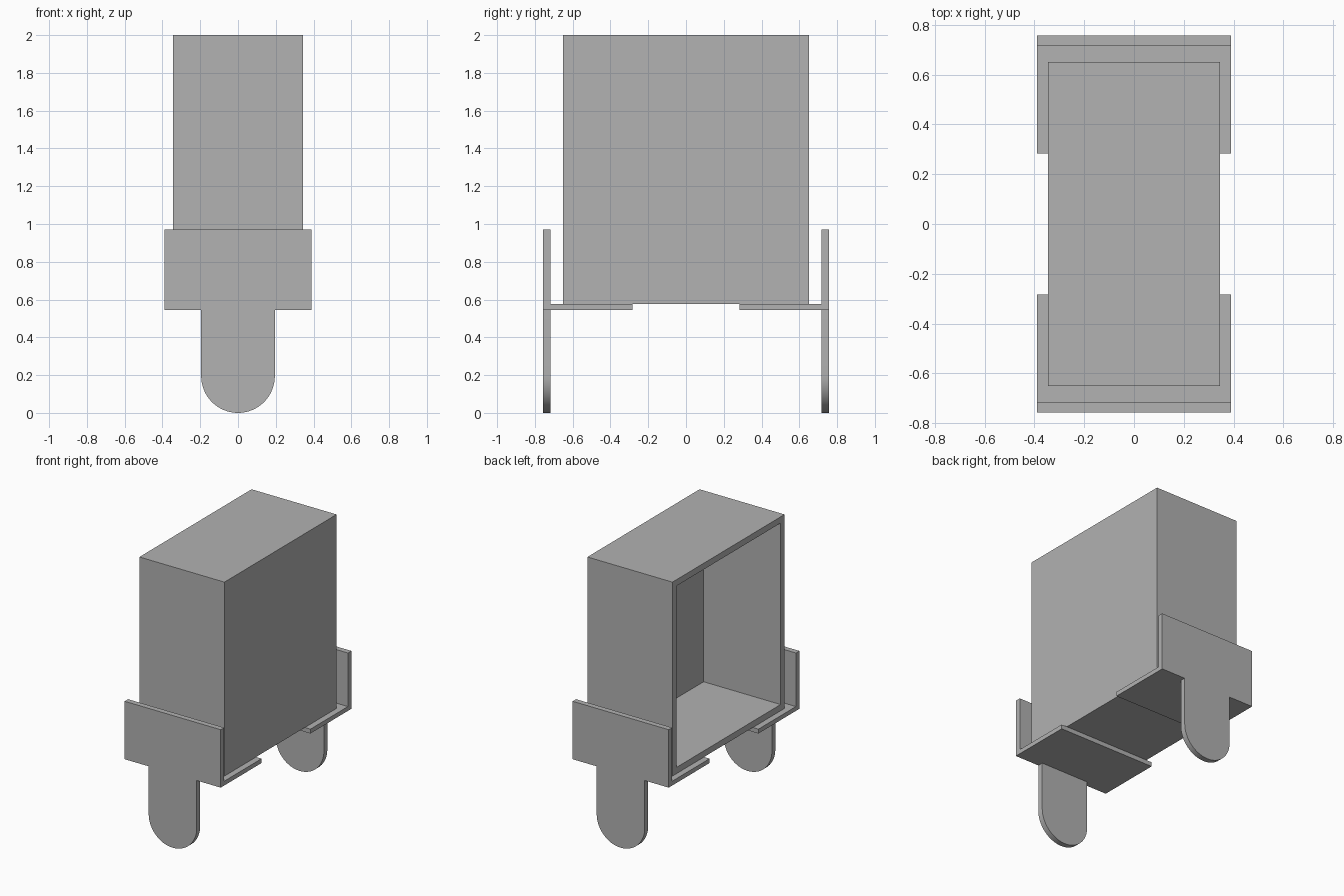
import bpy
import bmesh
import math

WALL = 0.065
BOX_X, BOX_Y, BOX_BOTTOM, BOX_TOP = 0.345, 0.65, 0.577, 2.0
PLATE_X, PLATE_IN, PLATE_OUT, PLATE_TOP = 0.39, 0.717, 0.757, 0.97
SHELF_BOTTOM, SHELF_END, TAB_R = 0.545, 0.283, 0.195

if "Cube" in bpy.data.objects:
    bpy.data.objects.remove(bpy.data.objects["Cube"], do_unlink=True)

grey = bpy.data.materials.new("plain grey")
grey.use_nodes = True
colour = (0.445, 0.445, 0.445, 1)
grey.diffuse_color = colour
grey.node_tree.nodes["Principled BSDF"].inputs["Base Color"].default_value = colour


def finish(name, bm):
    bmesh.ops.recalc_face_normals(bm, faces=bm.faces)
    mesh = bpy.data.meshes.new(name)
    bm.to_mesh(mesh)
    bm.free()
    mesh.materials.append(grey)
    obj = bpy.data.objects.new(name, mesh)
    bpy.context.collection.objects.link(obj)
    return obj


def block(bm, lo, hi):
    verts = bmesh.ops.create_cube(bm, size=1)["verts"]
    for v in verts:
        v.co = [(a + b) / 2 + c * (b - a) for a, b, c in zip(lo, hi, v.co)]


# Housing: a box hollowed out through its -x side
bm = bmesh.new()
block(bm, (-BOX_X, -BOX_Y, BOX_BOTTOM), (BOX_X, BOX_Y, BOX_TOP))
bm.normal_update()
opening = min(bm.faces, key=lambda f: f.normal.x)
bmesh.ops.inset_region(bm, faces=[opening], thickness=WALL)
moved = bmesh.ops.extrude_discrete_faces(bm, faces=[opening])["faces"][0]
bmesh.ops.translate(bm, verts=moved.verts, vec=(2 * BOX_X - WALL, 0, 0))
finish("housing", bm)


# Brackets: upright plate with a rounded tab, and a shelf under the housing
def bracket(side, sign):
    steps = 32
    outline = [(PLATE_X, SHELF_BOTTOM), (PLATE_X, PLATE_TOP),
               (-PLATE_X, PLATE_TOP), (-PLATE_X, SHELF_BOTTOM),
               (-TAB_R, SHELF_BOTTOM)]
    for i in range(steps + 1):
        a = math.pi * (1 + i / steps)
        outline.append((TAB_R * math.cos(a), TAB_R + TAB_R * math.sin(a)))
    outline.append((TAB_R, SHELF_BOTTOM))

    bm = bmesh.new()
    face = bm.faces.new([bm.verts.new((x, sign * PLATE_IN, z)) for x, z in outline])
    new = bmesh.ops.extrude_face_region(bm, geom=[face])["geom"]
    bmesh.ops.translate(bm, verts=[g for g in new if isinstance(g, bmesh.types.BMVert)],
                        vec=(0, sign * (PLATE_OUT - PLATE_IN), 0))
    plate = finish(side + "_plate_with_tab", bm)
    bpy.ops.object.select_all(action='DESELECT')
    plate.select_set(True)
    bpy.context.view_layer.objects.active = plate
    bpy.ops.object.shade_smooth_by_angle(angle=math.radians(30))

    bm = bmesh.new()
    y0, y1 = sorted((sign * SHELF_END, sign * PLATE_IN))
    block(bm, (-PLATE_X, y0, SHELF_BOTTOM), (PLATE_X, y1, BOX_BOTTOM))
    finish(side + "_shelf", bm)


bracket("front", -1)
bracket("back", 1)
